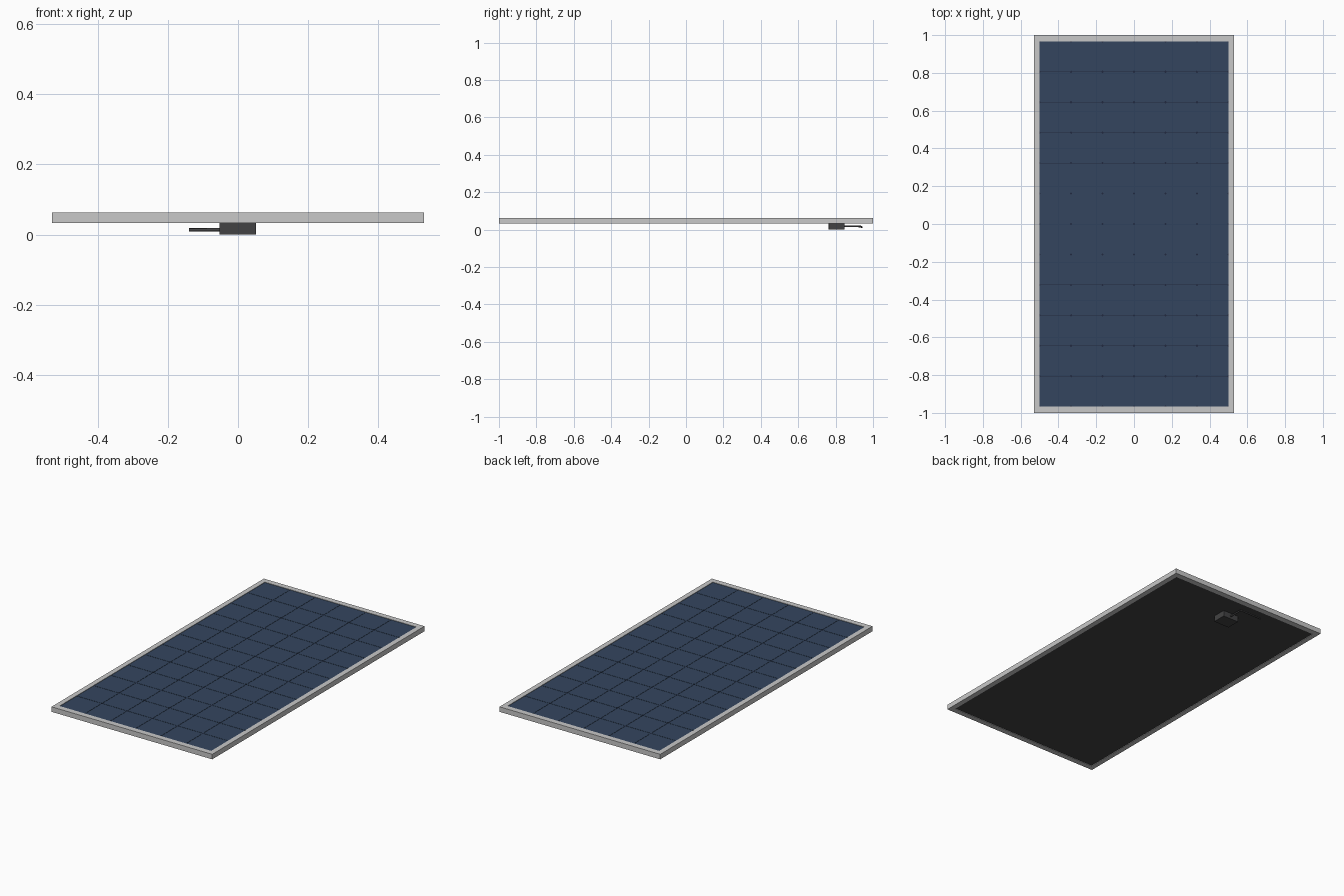
import bpy, bmesh

if "Cube" in bpy.data.objects:
    bpy.data.objects.remove(bpy.data.objects["Cube"])

def material(name, rgb):
    m = bpy.data.materials.new(name)
    m.diffuse_color = (*rgb, 1)
    m.use_nodes = True
    m.node_tree.nodes["Principled BSDF"].inputs["Base Color"].default_value = m.diffuse_color
    return m

ALU = material("aluminium grey", (0.58, 0.58, 0.58))
BLUE = material("cell blue", (0.034, 0.060, 0.113))
NAVY = material("gap navy", (0.015, 0.022, 0.05))
BLACK = material("dark plastic", (0.055, 0.055, 0.057))

HX, HY = 0.53, 1.0          # outer half sizes of the frame
IX, IY = 0.50, 0.967        # opening half sizes
Z0, Z1 = 0.033, 0.063       # frame bottom and top

def finish(name, bm, mat):
    bmesh.ops.recalc_face_normals(bm, faces=bm.faces)
    me = bpy.data.meshes.new(name)
    bm.to_mesh(me)
    bm.free()
    ob = bpy.data.objects.new(name, me)
    bpy.context.collection.objects.link(ob)
    me.materials.append(mat)
    return ob

def box(name, lo, hi, mat, bevel=0):
    bm = bmesh.new()
    bmesh.ops.create_cube(bm, size=1)
    for v in bm.verts:
        v.co = [(a + b) / 2 + c * (b - a) for a, b, c in zip(lo, hi, v.co)]
    if bevel:
        bmesh.ops.bevel(bm, geom=bm.edges[:], offset=bevel, segments=2,
                        profile=0.5, affect='EDGES')
    return finish(name, bm, mat)

# frame: rectangular cross-section run round four mitred corners
bm = bmesh.new()
corners = [(-1, -1), (1, -1), (1, 1), (-1, 1)]
section = [(HX, HY, Z0), (HX, HY, Z1), (IX, IY, Z1), (IX, IY, Z0)]
loops = [[bm.verts.new((sx * x, sy * y, z)) for x, y, z in section]
         for sx, sy in corners]
for i in range(4):
    a, b = loops[i], loops[(i + 1) % 4]
    for j in range(4):
        k = (j + 1) % 4
        bm.faces.new((a[j], b[j], b[k], a[k]))
finish("frame", bm, ALU)

# laminate: dark back sheet below, navy layer showing between the cells
box("back_sheet", (-IX, -IY, 0.036), (IX, IY, 0.054), BLACK)
box("cell_bed", (-IX, -IY, 0.054), (IX, IY, 0.060), NAVY)

# cells: 6 x 12 plates with clipped corners
bm = bmesh.new()
cw, ch, gap, clip = 2 * IX / 6, 2 * IY / 12, 0.001, 0.005
for i in range(6):
    for j in range(12):
        cx, cy = -IX + (i + 0.5) * cw, -IY + (j + 0.5) * ch
        hx, hy = cw / 2 - gap, ch / 2 - gap
        pts = []
        for sx, sy in corners:
            pair = [(sx * hx, sy * (hy - clip)), (sx * (hx - clip), sy * hy)]
            pts += pair if sx * sy > 0 else pair[::-1]
        f = bm.faces.new([bm.verts.new((cx + x, cy + y, 0.060)) for x, y in pts])
        top = bmesh.ops.extrude_face_region(bm, geom=[f])["geom"]
        bmesh.ops.translate(bm, vec=(0, 0, 0.0012),
                            verts=[g for g in top if isinstance(g, bmesh.types.BMVert)])
finish("cells", bm, BLUE)

# junction box under the panel
box("junction_box", (-0.053, 0.763, 0), (0.052, 0.847, 0.037), BLACK, 0.002)

# cable: leaves the box backwards, then turns sideways
cu = bpy.data.curves.new("cable", 'CURVE')
cu.dimensions = '3D'
cu.bevel_depth = 0.005
cu.bevel_resolution = 2
cu.use_fill_caps = True
path = [(0, 0.84, 0.018), (0, 0.92, 0.018), (-0.004, 0.934, 0.016),
        (-0.018, 0.939, 0.014), (-0.14, 0.939, 0.013)]
sp = cu.splines.new('POLY')
sp.points.add(len(path) - 1)
for p, co in zip(sp.points, path):
    p.co = (*co, 1)
cable = bpy.data.objects.new("cable", cu)
bpy.context.collection.objects.link(cable)
cu.materials.append(BLACK)
